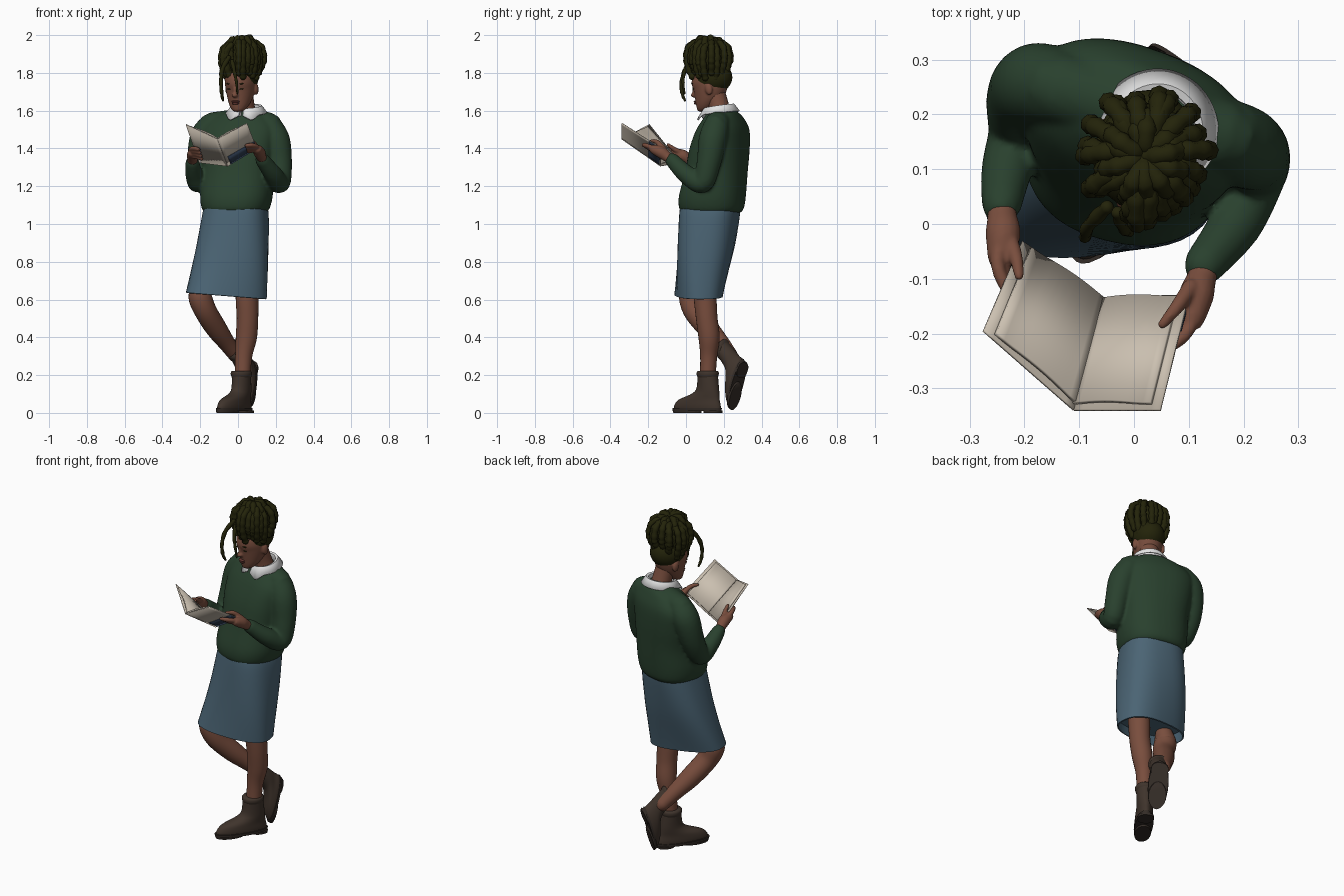
import bpy, bmesh, math, random
from mathutils import Vector as V, Matrix as M

if "Cube" in bpy.data.objects:
    bpy.data.objects.remove(bpy.data.objects["Cube"])
random.seed(4)

def mat(name, r, g, b):
    m = bpy.data.materials.new(name)
    m.diffuse_color = (r, g, b, 1)
    m.use_nodes = True
    m.node_tree.nodes["Principled BSDF"].inputs["Base Color"].default_value = m.diffuse_color
    return m

SKIN = mat("brown_skin", .19, .075, .047)
HAIR = mat("dark_hair", .017, .017, .003)
GREEN = mat("green_wool", .022, .052, .027)
WHITE = mat("white_cotton", .78, .78, .78)
BLUE = mat("blue_denim", .07, .128, .175)
BOOT = mat("brown_leather", .05, .034, .025)
SOLE = mat("dark_rubber", .034, .025, .02)
PAPER = mat("cream_paper", .60, .53, .44)
NAVY = mat("navy_cover", .03, .05, .09)
LIP = mat("lip_brown", .12, .035, .028)

def smooth(rows, k=6):
    """Catmull-Rom interpolation of rows of numbers."""
    P = [rows[0]] + list(rows) + [rows[-1]]
    out = []
    for i in range(1, len(P) - 2):
        for s in range(k):
            t = s / k
            out.append(tuple(.5 * (2*b + (c-a)*t + (2*a-5*b+4*c-d)*t*t + (3*b-a-3*c+d)*t**3)
                             for a, b, c, d in zip(P[i-1], P[i], P[i+1], P[i+2])))
    return out + [tuple(rows[-1])]

def skin_rings(bm, rings):
    vs = [[bm.verts.new(p) for p in r] for r in rings]
    n = len(vs[0])
    for a, b in zip(vs, vs[1:]):
        for j in range(n):
            bm.faces.new((a[j], a[(j+1) % n], b[(j+1) % n], b[j]))
    bm.faces.new(vs[0])
    bm.faces.new(vs[-1])

def loft(bm, rows, n=40, p=1.0, tilt=0.0):
    """Stack of flat ellipses: x, y, z, rx, ry, turn in degrees."""
    rings = []
    for x, y, z, rx, ry, rot in rows:
        ring, R = [], M.Rotation(math.radians(rot), 3, 'Z')
        for j in range(n):
            c, s = math.cos(2*math.pi*j/n), math.sin(2*math.pi*j/n)
            q = R @ V((rx*math.copysign(abs(c)**p, c), ry*math.copysign(abs(s)**p, s), 0))
            ring.append(V((x, y, z + tilt*q.x)) + q)
        rings.append(ring)
    skin_rings(bm, rings)

def tube(bm, rows, n=16, k=6, bump=0.0):
    """Round-ended tube through x, y, z, radius."""
    pts = [(V(r[:3]), r[3]) for r in smooth(rows, k)]
    (a, ra), (z, rz) = pts[0], pts[-1]
    da, dz = (a - pts[1][0]).normalized(), (z - pts[-2][0]).normalized()
    pts = [(a+da*ra*.95, ra*.3), (a+da*ra*.65, ra*.76)] + pts + [(z+dz*rz*.65, rz*.76), (z+dz*rz*.95, rz*.3)]
    rings, side = [], V((.31, .93, .2))
    for i, (c, r) in enumerate(pts):
        d = (pts[min(i+1, len(pts)-1)][0] - pts[max(i-1, 0)][0]).normalized()
        side = (side - d*side.dot(d)).normalized()
        up = d.cross(side)
        r *= 1 + bump*math.sin(i*1.7)
        rings.append([c + r*(side*math.cos(2*math.pi*j/n) + up*math.sin(2*math.pi*j/n)) for j in range(n)])
    skin_rings(bm, rings)

def blob(bm, c, r):
    bmesh.ops.create_uvsphere(bm, u_segments=24, v_segments=16, radius=1,
                              matrix=M.Translation(c) @ M.Diagonal((*r, 1)))

def finish(name, bm, m, X=None, remesh=0, thick=0):
    if X:
        bm.transform(X)
    bmesh.ops.recalc_face_normals(bm, faces=bm.faces)
    me = bpy.data.meshes.new(name)
    bm.to_mesh(me)
    bm.free()
    o = bpy.data.objects.new(name, me)
    bpy.context.collection.objects.link(o)
    me.materials.append(m)
    if remesh:
        q = o.modifiers.new("merge", 'REMESH')
        q.mode, q.voxel_size, q.use_smooth_shade = 'VOXEL', remesh, True
        o.modifiers.new("soften", 'SMOOTH').iterations = 4
    if thick:
        q = o.modifiers.new("thickness", 'SOLIDIFY')
        q.thickness, q.offset = thick, 0
    bpy.ops.object.select_all(action='DESELECT')
    o.select_set(True)
    bpy.context.view_layer.objects.active = o
    if not remesh:
        bpy.ops.object.shade_smooth_by_angle(angle=math.radians(50))

# sweater: torso, shoulder yoke and both sleeves merged
bm = bmesh.new()
loft(bm, smooth([(-.012, .135, 1.06, .16, .15, -14), (-.012, .135, 1.085, .178, .168, -14),
                 (-.008, .14, 1.15, .19, .172, -15), (0, .16, 1.27, .19, .158, -18),
                 (.002, .178, 1.4, .205, .145, -20), (.008, .195, 1.5, .205, .122, -20),
                 (.02, .2, 1.565, .15, .09, -20), (.04, .192, 1.6, .08, .07, -20)]), p=.85)
tube(bm, [(-.14, .25, 1.525, .066), (.035, .2, 1.54, .07), (.165, .16, 1.525, .066)], 24)
tube(bm, [(-.135, .248, 1.522, .068), (-.178, .255, 1.46, .076), (-.205, .228, 1.33, .065),
          (-.212, .165, 1.222, .055), (-.232, .1, 1.265, .047), (-.242, .035, 1.325, .037)], 24)
tube(bm, [(.165, .16, 1.515, .07), (.202, .14, 1.44, .074), (.222, .12, 1.32, .064),
          (.22, .085, 1.218, .056), (.185, 0, 1.265, .049), (.128, -.075, 1.34, .038)], 24)
finish("sweater", bm, GREEN, remesh=.009)

# skirt with hollow hem
bm = bmesh.new()
rows = smooth([(-.012, .13, 1.12, .16, .15, -12), (-.012, .125, 1.05, .172, .156, -12),
               (-.032, .103, .85, .192, .147, -4), (-.062, .066, .62, .214, .122, 8)])
rows += [(-.062, .066, .618, .207, .115, 8), (-.055, .075, .67, .2, .118, 5)]
loft(bm, rows, p=.78, tilt=-.08)
finish("skirt", bm, BLUE)

# legs
for name, rows in (
    ("standing_leg", [(.05, .1, .66, .06), (.048, .102, .6, .06), (.05, .11, .5, .057),
                      (.044, .122, .4, .056), (.03, .12, .3, .045), (.024, .115, .18, .041)]),
    ("bent_leg", [(-.188, .03, .665, .05), (-.2, .025, .615, .062), (-.172, .045, .54, .059),
                  (-.117, .115, .45, .056), (-.06, .185, .37, .045), (-.01, .24, .30, .037)])):
    bm = bmesh.new()
    tube(bm, rows, 24)
    finish(name, bm, SKIN)

# boots: local toe along -y, one upright and one tipped on its toe
up, back = V((-.42, -.51, .75)), V((.1, .26, .96))
side = back.cross(up).normalized()
tipped = M((side*1.12, back, up*.88)).transposed().to_4x4()
tipped.translation = (.066, .292, .197)
upright = (M.Translation((.018, .115, 0)) @ M.Rotation(math.radians(-34), 4, 'Z')
           @ M.Diagonal((1.04, 1.13, 1, 1)))
for name, X in (("standing", upright), ("tipped", tipped)):
    bm = bmesh.new()
    loft(bm, smooth([(0, -.058, .015, .044, .13, 0), (0, -.058, .04, .047, .128, 0),
                     (0, -.048, .07, .046, .112, 0), (0, -.014, .1, .044, .075, 0),
                     (0, 0, .13, .044, .058, 0), (0, 0, .2, .047, .05, 0),
                     (0, 0, .218, .047, .05, 0)]), 32)
    loft(bm, smooth([(0, 0, .188, .047, .048, 0), (0, 0, .2, .052, .053, 0),
                     (0, 0, .215, .052, .053, 0), (0, 0, .223, .046, .047, 0)], 3), 32)
    finish(name + "_boot", bm, BOOT, X)
    bm = bmesh.new()
    loft(bm, [(0, -.06, .01, .048, .134, 0), (0, -.06, .026, .05, .136, 0)], 32, .95)
    loft(bm, [(0, .03, 0, .042, .042, 0), (0, .03, .012, .043, .043, 0)], 24, .8)
    loft(bm, [(0, -.115, 0, .043, .075, 0), (0, -.115, .012, .045, .077, 0)], 24)
    finish(name + "_boot_sole", bm, SOLE, X)

# neck
bm = bmesh.new()
tube(bm, [(.045, .195, 1.54, .062), (.035, .175, 1.62, .054), (.025, .155, 1.69, .054)], 24)
finish("neck", bm, SKIN)

# head, in local space with the face along -y
HEAD = (M.Translation((.015, .132, 1.722)) @ M.Rotation(math.radians(-20), 4, 'Z')
        @ M.Rotation(math.radians(10), 4, 'X'))
bm = bmesh.new()
loft(bm, smooth([(0, -.06, -.117, .018, .018, 0), (0, -.052, -.108, .036, .04, 0),
                 (0, -.035, -.085, .053, .06, 0), (0, -.014, -.05, .067, .081, 0),
                 (0, 0, 0, .078, .095, 0), (0, 0, .04, .08, .099, 0), (0, .005, .08, .07, .088, 0),
                 (0, .01, .11, .035, .05, 0)]))
blob(bm, (0, -.098, -.022), (.017, .02, .014))
blob(bm, (0, -.092, -.002), (.01, .014, .03))
for s in (-1, 1):
    blob(bm, (s*.08, .015, -.01), (.012, .02, .032))
finish("head", bm, SKIN, HEAD, remesh=.005)
bm = bmesh.new()
blob(bm, (0, -.095, -.058), (.023, .011, .006))
blob(bm, (0, -.095, -.068), (.02, .011, .007))
finish("lips", bm, LIP, HEAD)
bm = bmesh.new()
for s in (-1, 1):
    blob(bm, (s*.032, -.085, .008), (.014, .006, .003))
    blob(bm, (s*.034, -.085, .036), (.017, .008, .003))
finish("lashes_and_brows", bm, HAIR, HEAD)

# hair: cap, gathered locs and loose front strands
bm = bmesh.new()
blob(bm, (0, .02, .047), (.088, .105, .086))
finish("hair_cap", bm, HAIR, HEAD)
bm = bmesh.new()
blob(bm, (.02, .122, 1.875), (.095, .1, .095))
for layer, (count, R, top) in enumerate(((22, .112, 1.96), (12, .075, 1.984))):
    for i in range(count):
        a = 2*math.pi*(i + random.uniform(-.3, .3))/count + layer
        g, h, low = R*random.uniform(.88, 1.06), top + random.uniform(-.018, .004), random.uniform(-.02, .025)
        w = .3*random.uniform(-1, 1)
        path = [(.1, h-.02), (.55, h), (.9, h-.025), (1, h-.08), (.93, 1.83+low), (.76, 1.785+low)]
        tube(bm, [(.02 + g*f*math.cos(a+w*f), .122 + g*f*1.04*math.sin(a+w*f), z, .0175)
                  for f, z in path], 8, 5, .12)
finish("gathered_locs", bm, HAIR)
bm = bmesh.new()
tube(bm, [(-.05, .03, 1.88, .013), (-.083, -.003, 1.82, .012), (-.09, -.024, 1.75, .01),
          (-.086, -.02, 1.69, .009), (-.08, -.006, 1.655, .006)], 8, 5, .12)
tube(bm, [(-.03, .02, 1.86, .012), (-.02, -.008, 1.81, .01), (-.008, -.015, 1.75, .008),
          (-.003, -.008, 1.69, .005)], 8, 5, .12)
finish("loose_strands", bm, HAIR)

# shirt collar, split at the front with two points
bm = bmesh.new()
cols, R = [], M.Rotation(math.radians(-18), 3, 'Z')
for i in range(49):
    d = 6 + 348*i/48
    a, front = math.radians(d), .5 + .5*math.cos(math.radians(d))
    tip = max(0, 1 - abs(min(d, 360-d) - 30)/24)
    top = 1.63 - .025*front
    col = []
    for r, z in ((.066, top-.05), (.071, top), (.08, top+.003), (.106 + .014*tip, top-.032-.026*tip)):
        q = R @ V((r*1.03*math.sin(a), -r*math.cos(a)*(1 - .12*front), 0))
        col.append(bm.verts.new(V((.043, .175 - .008*front, z)) + q))
    cols.append(col)
for a, b in zip(cols, cols[1:]):
    for j in range(3):
        bm.faces.new((a[j], b[j], b[j+1], a[j+1]))
finish("shirt_collar", bm, WHITE, thick=.008)

# book: corner points of the two open halves
S0, S1 = V((-.055, -.135, 1.307)), V((-.11, -.34, 1.45))
halves = {"left": (V((-.205, -.032, 1.325)), V((-.275, -.195, 1.527))),
          "right": (V((.1, -.13, 1.4)), V((.048, -.34, 1.533)))}

def sheet(name, half, u, v, lift, bulge, thick, m):
    O0, O1 = halves[half]
    nrm = (O0 - S0).cross(S1 - S0).normalized()
    nrm *= math.copysign(1, nrm.z)
    bm, N, g = bmesh.new(), 10, []
    for i in range(N + 1):
        a = u[0] + (u[1]-u[0])*i/N
        g.append([bm.verts.new(S0.lerp(S1, w).lerp(O0.lerp(O1, w), a)
                               + nrm*(lift + bulge*math.sin(math.pi*min(1, a*1.3)))) for w in v])
    for a, b in zip(g, g[1:]):
        bm.faces.new((a[0], b[0], b[1], a[1]))
    finish(name, bm, m, thick=thick)

for h in halves:
    sheet(h + "_cover", h, (0, 1), (0, 1), 0, 0, .005, PAPER)
    sheet(h + "_pages", h, (0, .9), (.03, .96), .007, .007, .008, PAPER)
sheet("cover_panel", "right", (.1, 1), (.02, .3), -.004, 0, .004, NAVY)

# hands: palm, four fingers under the cover and a thumb on the page
def hand(name, wrist, palm, knuckle, tip, spread, thumb):
    bm = bmesh.new()
    tube(bm, [(*wrist, .027), (*(V(wrist).lerp(V(palm), .5)), .027), (*palm, .032), (*knuckle, .025)])
    for f in (-1.5, -.5, .5, 1.5):
        o = V(spread)*f
        k, t = V(knuckle) + o*.8, V(tip) + o
        mid = k.lerp(t, .45) + (V(knuckle) - V(palm))*.35
        tube(bm, [(*(V(palm) + o*.6), .015), (*k, .013), (*mid, .012), (*t, .01)], 10)
    tube(bm, [(*p, r) for p, r in zip(thumb, (.016, .013, .009))], 10)
    finish(name, bm, SKIN, remesh=.0045)

hand("right_hand", (-.243, .05, 1.315), (-.239, -.018, 1.362), (-.243, -.06, 1.375),
     (-.2, -.122, 1.37), (-.005, -.012, .017),
     ((-.232, -.015, 1.37), (-.216, -.06, 1.395), (-.21, -.095, 1.42)))
hand("left_hand", (.134, -.065, 1.33), (.114, -.13, 1.378), (.106, -.17, 1.395),
     (.05, -.2, 1.4), (-.004, -.016, .011),
     ((.104, -.115, 1.395), (.078, -.152, 1.433), (.052, -.183, 1.44)))
